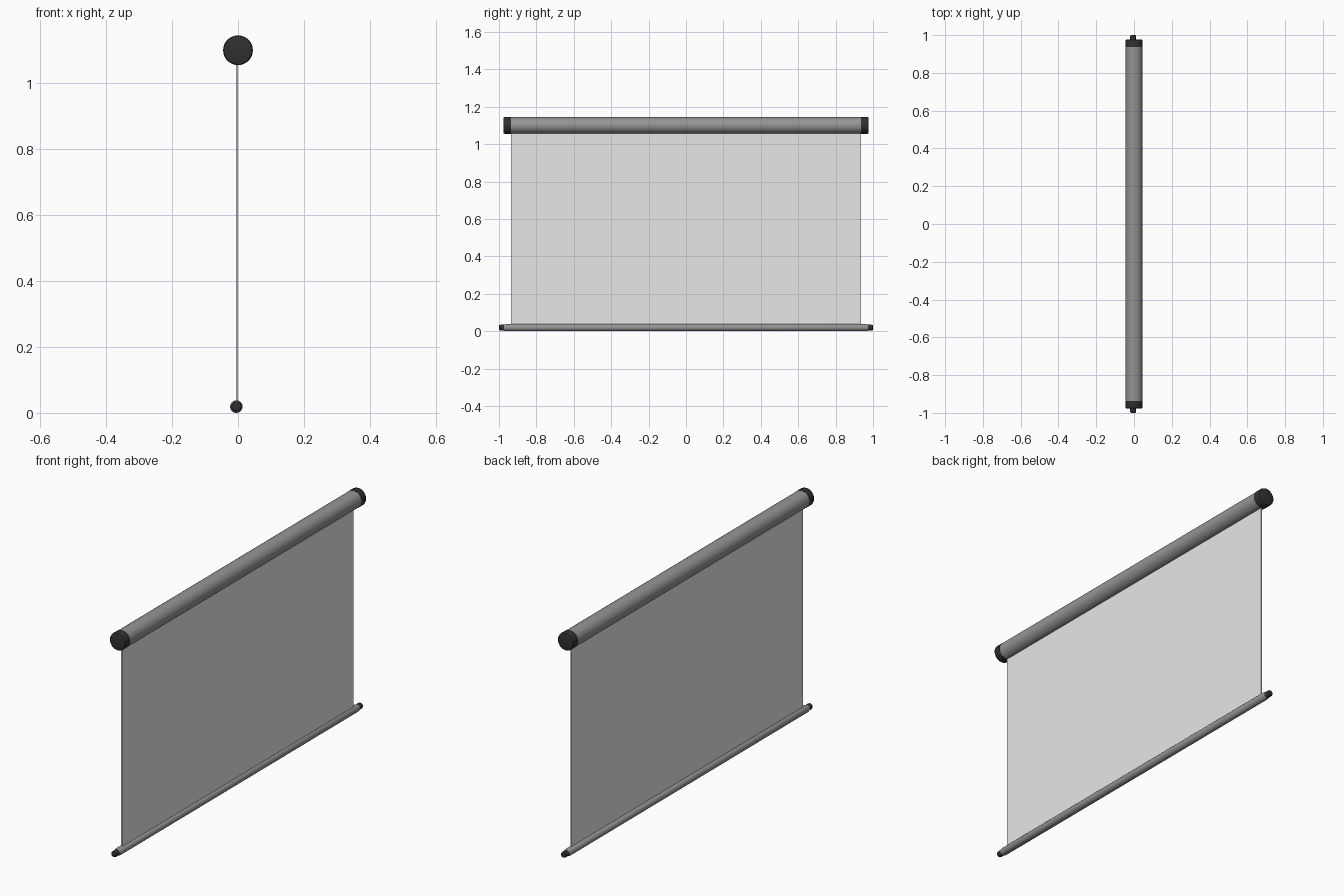
import bpy, bmesh, math
from mathutils import Vector, Matrix

if "Cube" in bpy.data.objects:
    bpy.data.objects.remove(bpy.data.objects["Cube"])


def material(name, v):
    m = bpy.data.materials.new(name)
    m.diffuse_color = (v, v, v, 1)
    m.use_nodes = True
    m.node_tree.nodes["Principled BSDF"].inputs["Base Color"].default_value = m.diffuse_color
    return m


grey = material("metal grey", 0.30)
black = material("plastic black", 0.03)
white = material("screen white", 0.80)


def lathe(name, profile, x, z, mat, segs=48):
    """Spin a (radius, y) profile around a line parallel to the y axis."""
    bm = bmesh.new()
    verts = [bm.verts.new((r, y, 0)) for r, y in profile]
    edges = [bm.edges.new(p) for p in zip(verts, verts[1:])]
    bmesh.ops.spin(bm, geom=verts + edges, cent=(0, 0, 0), axis=(0, 1, 0),
                   angle=2 * math.pi, steps=segs, use_duplicate=False)
    bmesh.ops.remove_doubles(bm, verts=bm.verts, dist=1e-5)
    bmesh.ops.recalc_face_normals(bm, faces=bm.faces)
    return finish(name, bm, (x, 0, z), mat, True)


def finish(name, bm, loc, mat, smooth=False):
    me = bpy.data.meshes.new(name)
    bm.to_mesh(me)
    bm.free()
    me.materials.append(mat)
    ob = bpy.data.objects.new(name, me)
    ob.location = loc
    bpy.context.collection.objects.link(ob)
    if smooth:
        bpy.ops.object.select_all(action='DESELECT')
        ob.select_set(True)
        bpy.context.view_layer.objects.active = ob
        bpy.ops.object.shade_smooth_by_angle(angle=math.radians(35))
    return ob


TOP = (0.0, 1.10)        # x, z of the roller case axis
BAR = (-0.005, 0.019)    # x, z of the bottom bar axis

# Roller case and weighted bottom bar
lathe("roller_case", [(0, -0.937), (0.044, -0.937), (0.044, 0.937), (0, 0.937)], *TOP, grey)
lathe("bottom_bar", [(0, -0.972), (0.016, -0.972), (0.019, -0.962),
                     (0.019, 0.962), (0.016, 0.972), (0, 0.972)], *BAR, grey, 32)

# End caps on both sides
for side, s in (("front", -1), ("back", 1)):
    lathe("case_cap_" + side,
          [(0, s * 0.936), (0.045, s * 0.936), (0.045, s * 0.969),
           (0.043, s * 0.975), (0.039, s * 0.977), (0, s * 0.977)], *TOP, black)
    lathe("bar_cap_" + side,
          [(0, s * 0.968), (0.0155, s * 0.968), (0.0155, s * 0.992),
           (0.014, s * 0.998), (0.011, s * 1.0), (0, s * 1.0)], *BAR, black, 32)

# Hanging screen sheet, tucked into case and bar
bm = bmesh.new()
bmesh.ops.create_cube(bm, size=1)
bmesh.ops.scale(bm, vec=Vector((0.006, 1.872, 1.05)), verts=bm.verts)
finish("screen_sheet", bm, (-0.003, 0, 0.555), white)
